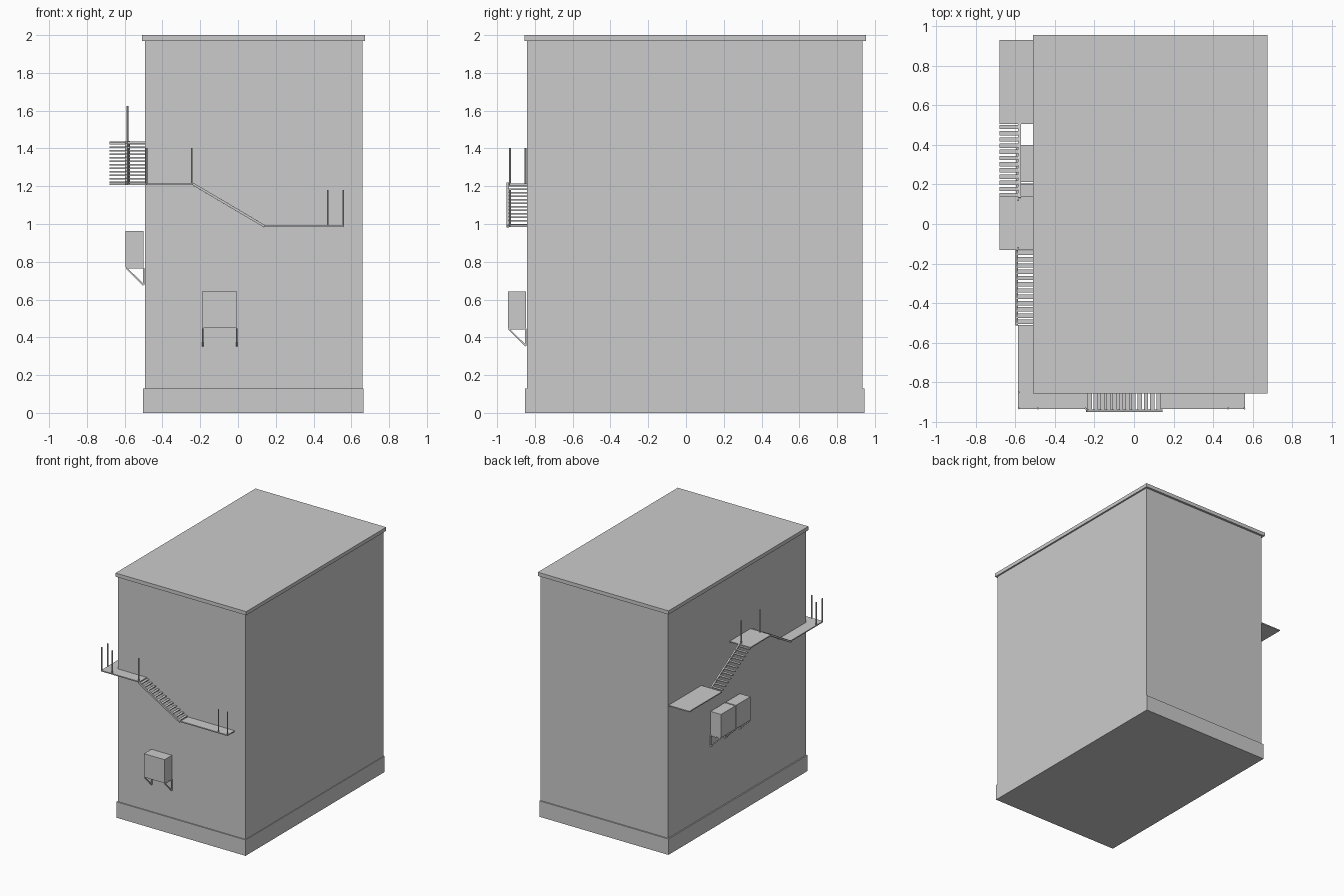
import bpy, bmesh
from mathutils import Vector, Matrix

if "Cube" in bpy.data.objects:
    bpy.data.objects.remove(bpy.data.objects["Cube"])


def make(name, bm):
    bmesh.ops.recalc_face_normals(bm, faces=bm.faces)
    me = bpy.data.meshes.new(name)
    bm.to_mesh(me)
    bm.free()
    ob = bpy.data.objects.new(name, me)
    bpy.context.collection.objects.link(ob)
    return ob


def add_box(bm, lo, hi):
    lo, hi = Vector(lo), Vector(hi)
    m = Matrix.Translation((lo + hi) / 2) @ Matrix.Diagonal((*(hi - lo), 1))
    bmesh.ops.create_cube(bm, size=1, matrix=m)


def box(name, lo, hi):
    bm = bmesh.new()
    add_box(bm, lo, hi)
    return make(name, bm)


def add_bar(bm, a, b, w, h, square=True):
    # bar between two points, square section or round
    a, b = Vector(a), Vector(b)
    d = b - a
    m = Matrix.Translation((a + b) / 2) @ d.to_track_quat('Z', 'Y').to_matrix().to_4x4()
    if square:
        bmesh.ops.create_cube(bm, size=1, matrix=m @ Matrix.Diagonal((w, h, d.length, 1)))
    else:
        bmesh.ops.create_cone(bm, segments=8, cap_ends=True, radius1=w / 2,
                              radius2=w / 2, depth=d.length, matrix=m)


# building
box("walls", (-0.493, -0.843, 0), (0.66, 0.935, 1.98))
box("plinth", (-0.503, -0.852, 0), (0.665, 0.945, 0.13))
box("roof_cap", (-0.509, -0.855, 1.97), (0.673, 0.953, 2))

# walkway landings
T = 0.009
Z1, Z2, Z3 = 0.992, 1.215, 1.437
box("front_low_landing", (0.135, -0.935, Z1 - T), (0.56, -0.84, Z1))
bm = bmesh.new()
add_box(bm, (-0.585, -0.935, Z2 - T), (-0.235, -0.84, Z2))
add_box(bm, (-0.585, -0.84, Z2 - T), (-0.49, -0.51, Z2))
make("corner_landing", bm)
box("side_high_landing", (-0.68, -0.13, Z3 - T), (-0.49, 0.14, Z3))
box("side_rear_landing", (-0.68, 0.505, Z2 - T), (-0.49, 0.928, Z2))


def stairs(name, axis, start, end, z0, z1, c0, c1, rail, n=12):
    # run along axis (0 = x, 1 = y), treads span c0..c1 across, one stringer at rail
    def pt(along, across, z):
        return (along, across, z) if axis == 0 else (across, along, z)
    bm = bmesh.new()
    step = (end - start) / n
    for i in range(n):
        a = start + step * (i + 0.5)
        z = z0 + (z1 - z0) * (i + 0.5) / n
        p, q = pt(a - 0.011, c0, z - 0.006), pt(a + 0.011, c1, z)
        add_box(bm, p, q)
    make(name + "_treads", bm)
    bm = bmesh.new()
    add_bar(bm, pt(start, rail, z0 - 0.004), pt(end, rail, z1 - 0.002), 0.013, 0.013)
    make(name + "_stringer", bm)


stairs("front_stair", 0, 0.14, -0.24, Z1, Z2, -0.94, -0.843, -0.943)
stairs("side_stair", 1, -0.51, -0.13, Z2, Z3, -0.595, -0.493, -0.592)
stairs("rear_stair", 1, 0.505, 0.13, Z2, Z3, -0.68, -0.58, -0.578)

# railing posts
for i, (x, y, z) in enumerate([
        (0.475, -0.931, Z1), (0.557, -0.931, Z1), (-0.245, -0.931, Z2),
        (-0.485, -0.931, Z2), (-0.582, -0.931, Z2), (-0.582, -0.85, Z2),
        (-0.585, -0.12, Z3), (-0.585, 0.12, Z3)]):
    bm = bmesh.new()
    add_bar(bm, (x, y, z - T), (x, y, z + 0.187), 0.01, 0.01, False)
    make(f"railing_post_{i + 1}", bm)


def wall_unit(name, mat):
    # local frame: x along the wall, -y outwards, z up, origin at base on the wall
    bm = bmesh.new()
    add_box(bm, (-0.093, -0.095, 0), (0.093, 0, 0.192))
    make(name, bm).matrix_world = mat
    bm = bmesh.new()
    for x in (-0.09, 0.09):
        w, o, f = (x, 0, -0.095), (x, 0, -0.004), (x, -0.092, -0.004)
        for a, b in ((w, o), (o, f), (w, f)):
            add_bar(bm, a, b, 0.008, 0.008)
    make(name + "_brackets", bm).matrix_world = mat


# outdoor units
wall_unit("front_unit", Matrix.Translation((-0.097, -0.848, 0.45)))
turn = Matrix.Rotation(-1.5707963, 4, 'Z')
for i, y in enumerate((0.305, 0.11)):
    wall_unit(f"side_unit_{i + 1}", Matrix.Translation((-0.5, y, 0.772)) @ turn)
